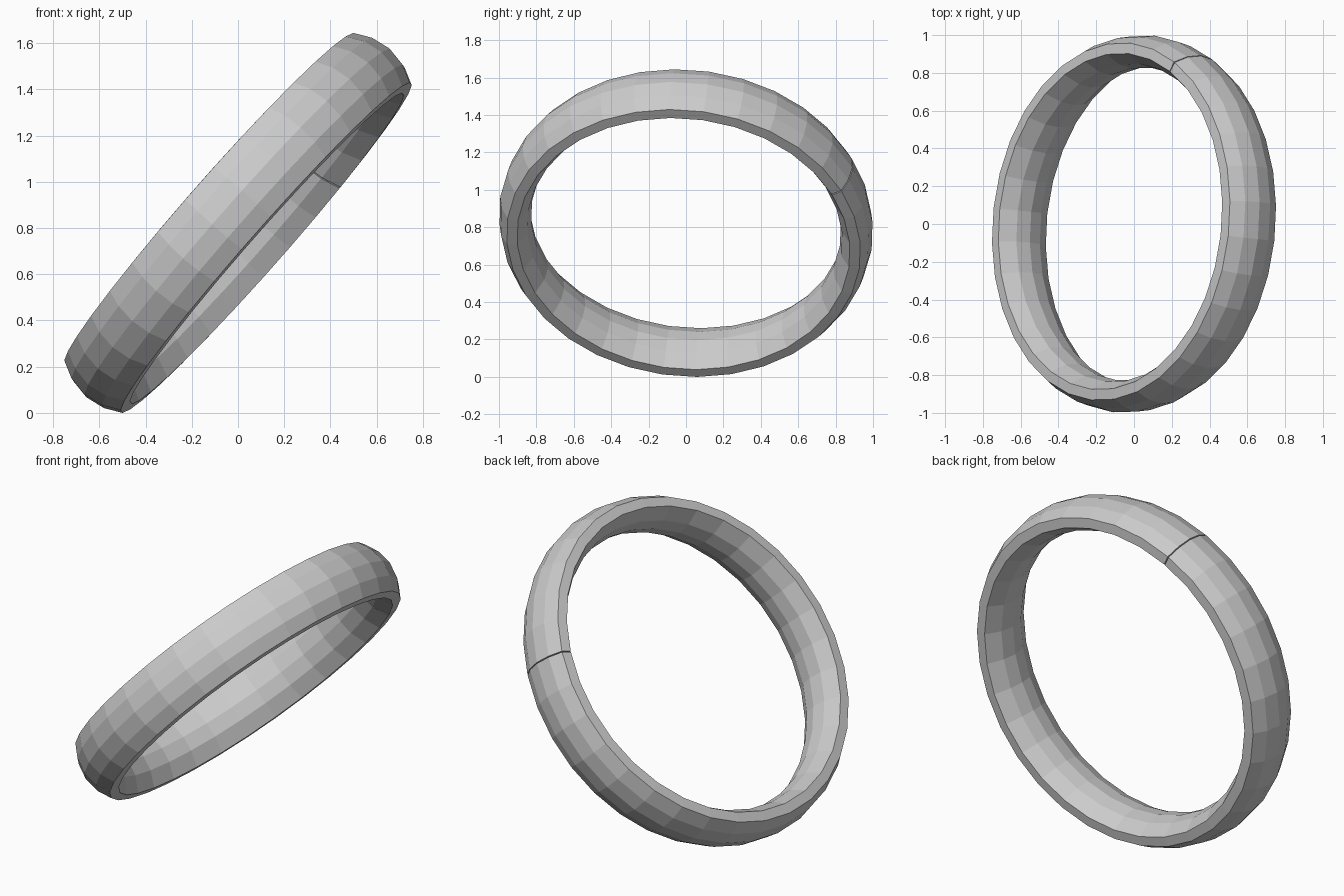
import bpy, bmesh
from math import pi, cos, sin, radians
from mathutils import Vector, Matrix

if "Cube" in bpy.data.objects:
    bpy.data.objects.remove(bpy.data.objects["Cube"])

SEGMENTS = 32
SEAM_ANGLE = radians(63)
GAP = 0.006

# band cross-section: (radius, offset along the axis), crowned outside and inside
half = [(0.950, 0.163), (0.988, 0.088), (1.003, 0.0)]
inner = [(0.832, 0.0), (0.846, 0.083), (0.894, 0.168)]
outer_arc = half + [(r, -a) for r, a in reversed(half[:-1])]
inner_arc = [(r, -a) for r, a in reversed(inner)] + inner[1:]
profile = outer_arc + inner_arc

# tilted ring frame: axis, slope direction, and the sideways direction
axis = Vector((0.75, -0.08, -0.66)).normalized()
side = Vector((0, 1, 0))
side = (side - axis * side.dot(axis)).normalized()
slope = side.cross(axis)
if slope.z < 0:
    slope.negate()

# sweep the profile around, leaving a fine seam with closed ends
bm = bmesh.new()
rings = []
for i in range(SEGMENTS + 1):
    t = SEAM_ANGLE + GAP / 2 + (2 * pi - GAP) * i / SEGMENTS
    d = slope * cos(t) + side * sin(t)
    rings.append([bm.verts.new(d * r + axis * a) for r, a in profile])
n = len(profile)
for a, b in zip(rings, rings[1:]):
    for k in range(n):
        m = (k + 1) % n
        bm.faces.new((a[k], a[m], b[m], b[k]))
bm.faces.new(rings[0])
bm.faces.new(rings[-1])
bmesh.ops.recalc_face_normals(bm, faces=bm.faces)

# stand the ring on the ground
low = min(v.co.z for v in bm.verts)
bmesh.ops.transform(bm, matrix=Matrix.Translation((0, 0, -low)), verts=bm.verts)
mesh = bpy.data.meshes.new("ring_band")
bm.to_mesh(mesh)
bm.free()
ring = bpy.data.objects.new("ring_band", mesh)
bpy.context.collection.objects.link(ring)
